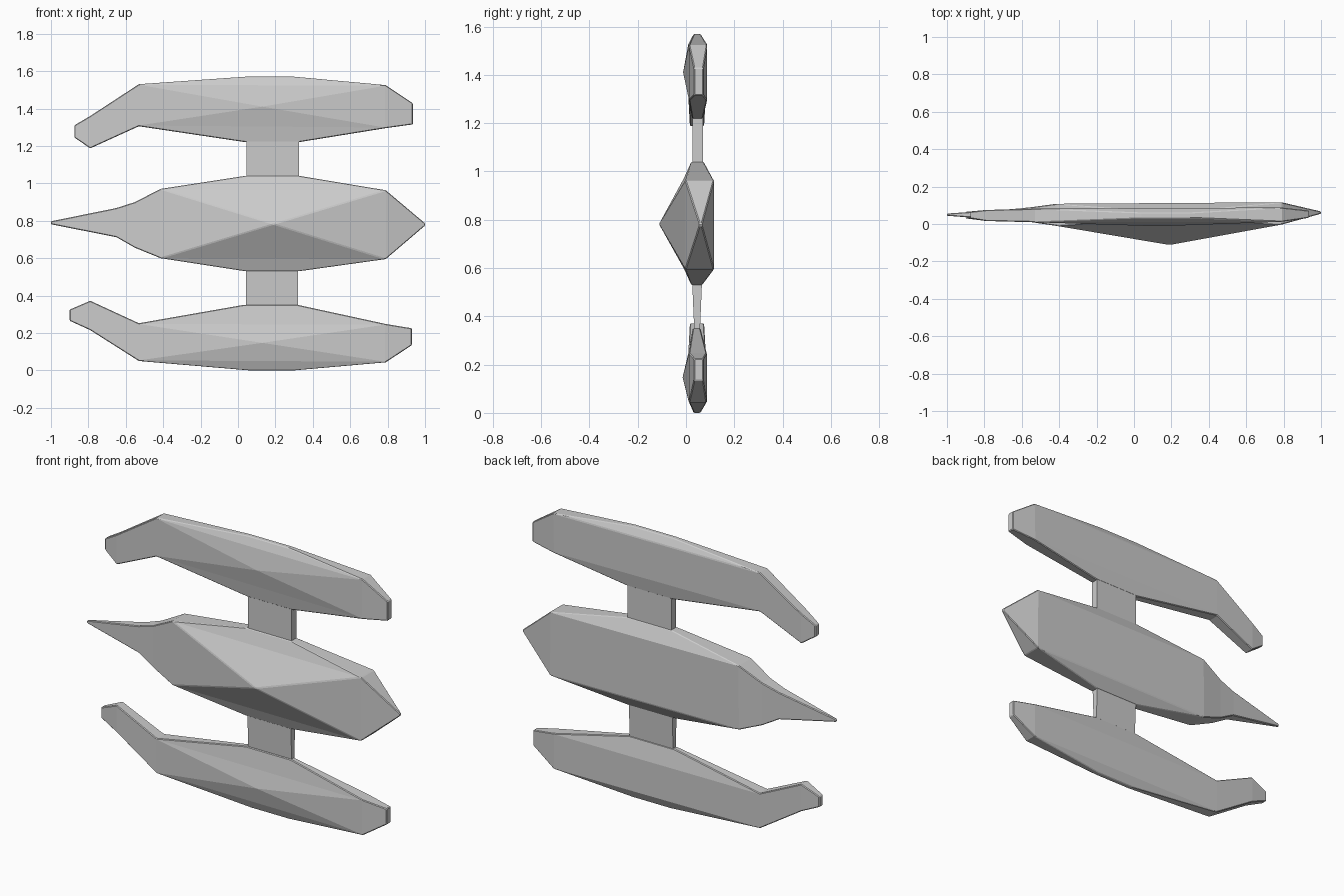
import bpy, bmesh

if "Cube" in bpy.data.objects:
    bpy.data.objects.remove(bpy.data.objects["Cube"])


def finish(bm, name, bevel=0.004):
    bmesh.ops.recalc_face_normals(bm, faces=bm.faces)
    me = bpy.data.meshes.new(name)
    bm.to_mesh(me)
    bm.free()
    ob = bpy.data.objects.new(name, me)
    bpy.context.collection.objects.link(ob)
    if bevel:
        m = ob.modifiers.new("edge_chamfer", 'BEVEL')
        m.width, m.segments, m.limit_method = bevel, 1, 'ANGLE'
    return ob


def ring(bm, x, y0, y1, zb, zt):
    # front-bottom, front-top, back-top, back-bottom
    return [bm.verts.new(p) for p in ((x, y0, zb), (x, y0, zt), (x, y1, zt), (x, y1, zb))]


def loft(bm, rings):
    for a, b in zip(rings, rings[1:]):
        for i in range(4):
            j = (i + 1) % 4
            bm.faces.new((a[i], a[j], b[j], b[i]))
    bm.faces.new(rings[-1])


def faceted_hull(name, left, right, apex, top, bottom):
    """left/right: chains of sections (x, y0, y1, z_low, z_high) starting at the
    main block; top/bottom: ridge strips (x0, x1, y0, y1, z)."""
    bm = bmesh.new()
    ls = [ring(bm, *s) for s in left]
    rs = [ring(bm, *s) for s in right]
    loft(bm, ls)
    loft(bm, rs)
    L, R = ls[0], rs[0]
    # low pyramid on the front, flat back
    a = bm.verts.new(apex)
    for p, q in ((L[0], L[1]), (L[1], R[1]), (R[1], R[0]), (R[0], L[0])):
        bm.faces.new((p, q, a))
    bm.faces.new((L[2], L[3], R[3], R[2]))
    # sloping roofs rising to a narrow ridge strip
    for (x0, x1, y0, y1, z), f, b in ((top, 1, 2), (bottom, 0, 3)):
        lf, rf, rb, lb = [bm.verts.new(p) for p in
                          ((x0, y0, z), (x1, y0, z), (x1, y1, z), (x0, y1, z))]
        bm.faces.new((lf, rf, rb, lb))
        bm.faces.new((L[f], R[f], rf, lf))
        bm.faces.new((L[b], R[b], rb, lb))
        bm.faces.new((L[f], lf, lb, L[b]))
        bm.faces.new((R[f], rf, rb, R[b]))
    return finish(bm, name)


def strut(name, x0, x1, low, high):
    bm = bmesh.new()
    a, b = [[bm.verts.new(p) for p in ((x0, y0, z), (x1, y0, z), (x1, y1, z), (x0, y1, z))]
            for y0, y1, z in (low, high)]
    loft(bm, [a, b])
    bm.faces.new(a)
    return finish(bm, name, 0)


# central hull with long needle on the left and pointed right end
faceted_hull("central_hull",
             [(-0.415, -0.01, 0.108, 0.60, 0.97), (-0.55, 0.01, 0.09, 0.655, 0.90),
              (-0.65, 0.018, 0.08, 0.712, 0.868), (-1.0, 0.044, 0.056, 0.781, 0.797)],
             [(0.79, -0.003, 0.116, 0.595, 0.963), (1.0, 0.055, 0.067, 0.774, 0.786)],
             (0.19, -0.112, 0.782),
             (0.04, 0.325, 0.022, 0.073, 1.04), (0.04, 0.325, 0.022, 0.067, 0.53))

# upper hull with down-turned arm
faceted_hull("upper_hull",
             [(-0.53, 0.01, 0.082, 1.305, 1.53), (-0.79, 0.016, 0.075, 1.187, 1.36),
              (-0.875, 0.03, 0.065, 1.245, 1.31)],
             [(0.79, 0.012, 0.088, 1.295, 1.525), (0.935, 0.033, 0.072, 1.315, 1.428)],
             (0.13, -0.012, 1.41),
             (0.04, 0.30, 0.032, 0.06, 1.57), (0.04, 0.325, 0.025, 0.07, 1.22))

# lower hull with up-turned arm
faceted_hull("lower_hull",
             [(-0.53, 0.01, 0.082, 0.05, 0.252), (-0.79, 0.016, 0.075, 0.215, 0.372),
              (-0.9, 0.03, 0.065, 0.265, 0.325)],
             [(0.79, 0.012, 0.086, 0.043, 0.248), (0.93, 0.033, 0.072, 0.135, 0.225)],
             (0.13, -0.014, 0.147),
             (0.03, 0.32, 0.028, 0.06, 0.35), (0.06, 0.30, 0.032, 0.06, 0.0))

# flat struts joining the hulls
strut("upper_strut", 0.045, 0.325, (0.026, 0.07, 1.035), (0.026, 0.07, 1.225))
strut("lower_strut", 0.042, 0.32, (0.034, 0.058, 0.345), (0.026, 0.066, 0.535))
